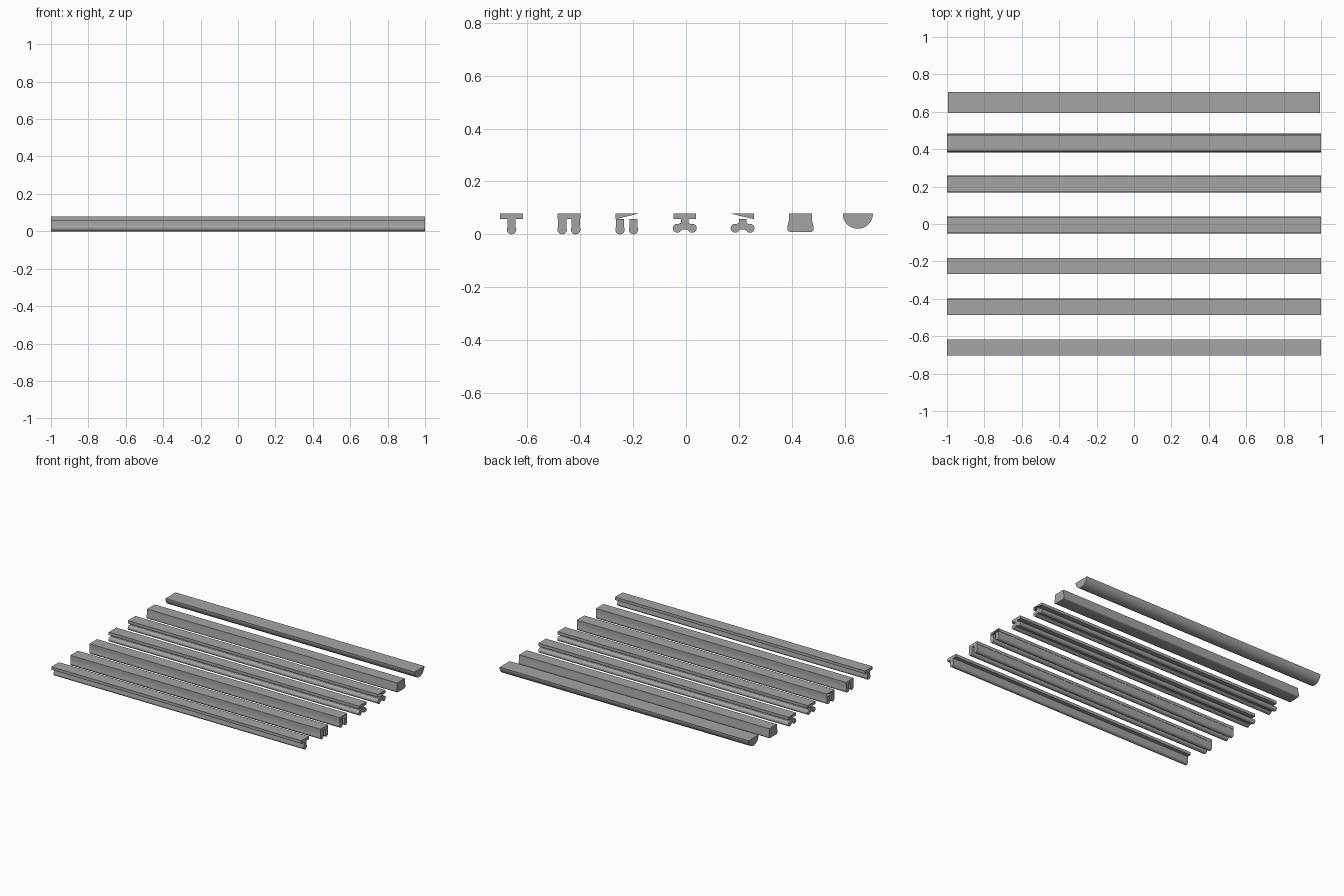
import bpy, bmesh
from math import cos, sin, radians

if "Cube" in bpy.data.objects:
    bpy.data.objects.remove(bpy.data.objects["Cube"])

TOP, UNDER, HALF = 0.078, 0.057, 0.043   # plate heights and half width

steel = bpy.data.materials.new("mid_grey")
steel.diffuse_color = (0.38, 0.37, 0.375, 1)
steel.use_nodes = True
steel.node_tree.nodes["Principled BSDF"].inputs["Base Color"].default_value = steel.diffuse_color


def arc(cy, cz, r, a0, a1, n=14):
    return [(cy + r * cos(radians(a0 + (a1 - a0) * i / n)),
             cz + r * sin(radians(a0 + (a1 - a0) * i / n))) for i in range(n + 1)]


def bar(name, outline, y, caps=None, length=2.0):
    """Extrude a (y, z) outline along x; caps may list the only end faces kept."""
    bm = bmesh.new()
    ends = [[bm.verts.new((x, y + p, z)) for p, z in outline]
            for x in (-length / 2, length / 2)]
    n = len(outline)
    for i in range(n):
        j = (i + 1) % n
        bm.faces.new((ends[0][i], ends[0][j], ends[1][j], ends[1][i]))
    for ring in ends:
        for ids in (caps or [range(n)]):
            bm.faces.new([ring[i] for i in ids])
    bmesh.ops.recalc_face_normals(bm, faces=bm.faces)
    me = bpy.data.meshes.new(name)
    bm.to_mesh(me)
    bm.free()
    me.materials.append(steel)
    ob = bpy.data.objects.new(name, me)
    bpy.context.collection.objects.link(ob)
    bpy.ops.object.select_all(action='DESELECT')
    ob.select_set(True)
    bpy.context.view_layer.objects.active = ob
    bpy.ops.object.shade_smooth_by_angle(angle=radians(35))
    return ob


def stem(cy):
    """Straight web ending in a round bead."""
    s, r = 0.0156, 0.018
    return [(cy - s, UNDER)] + arc(cy, 0.018, r, 150, 390) + [(cy + s, UNDER)]


def fork():
    """Short neck splitting into two rounded arms."""
    left = [(-0.014, UNDER), (-0.014, 0.044)]
    left += arc(-0.028, 0.023, 0.017, 70, 300)
    left += [(-0.008, 0.019)]
    return left + [(-p, z) for p, z in reversed(left)]


plate_top = [(HALF, TOP), (-HALF, TOP)]
plate = plate_top + [(-HALF, UNDER), (HALF, UNDER)]


def with_plate(*lowers):
    pts = plate_top + [(-HALF, UNDER)]
    for low in lowers:
        pts += low
    return pts + [(HALF, UNDER)]


# Single bead rail
bar("single_bead_rail", with_plate(stem(0)), -0.66)

# Twin bead rail
bar("twin_bead_rail", with_plate(stem(-0.0255), stem(0.0255)), -0.443)

# Twin bead rail with half-open plate ends
bar("open_twin_plate", plate, -0.224, caps=[(0, 1, 2)])
for side, label in ((-1, "front"), (1, "back")):
    bar("open_twin_bead_" + label, stem(side * 0.0255), -0.224)

# Forked rail
bar("forked_rail", with_plate(fork()), -0.005)

# Forked rail with half-open plate ends
bar("open_forked_plate", plate, 0.214, caps=[(0, 1, 3)])
bar("open_forked_arms", fork(), 0.214)

# Solid rail with flared sides and rounded lower corners
half = [(-HALF, TOP), (-HALF, 0.055), (-0.05, 0.027)]
half += arc(-0.038, 0.021, 0.012, 180, 255, 5) + [(-0.02, 0.008)]
bar("flared_rail", half + [(-p, z) for p, z in reversed(half)], 0.433)

# Half-round rail
bar("half_round_rail", arc(0, TOP, 0.057, 180, 360, 28), 0.65, length=1.99)
